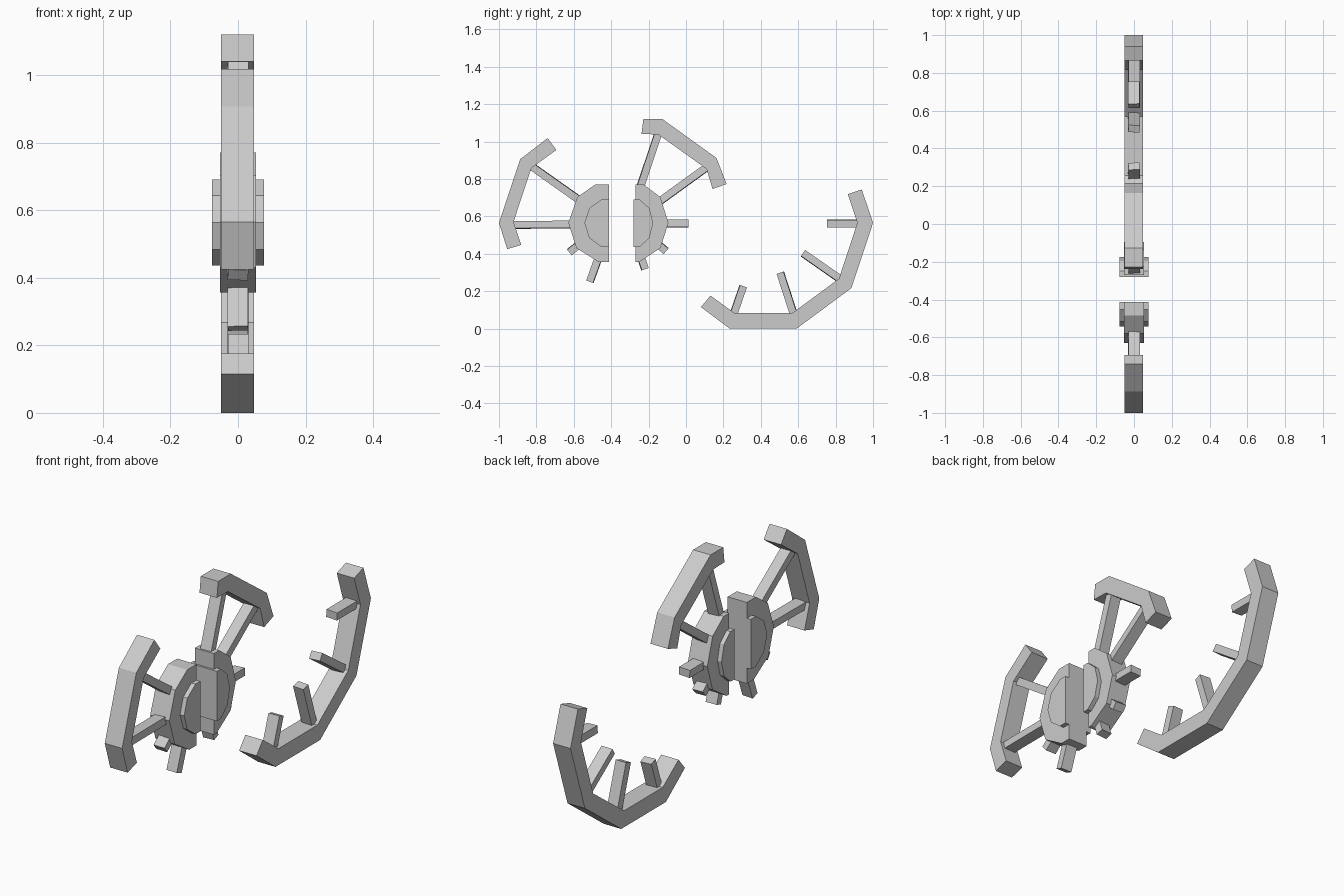
import bpy, bmesh
from math import radians
from mathutils import Vector, Matrix

if "Cube" in bpy.data.objects:
    bpy.data.objects.remove(bpy.data.objects["Cube"])


def finish(bm, name):
    bmesh.ops.recalc_face_normals(bm, faces=bm.faces)
    me = bpy.data.meshes.new(name)
    bm.to_mesh(me)
    bm.free()
    ob = bpy.data.objects.new(name, me)
    bpy.context.collection.objects.link(ob)
    return ob


def plate(name, outline, x0, x1):
    """Extrude a (y, z) outline from x0 to x1."""
    bm = bmesh.new()
    face = bm.faces.new([bm.verts.new((x0, y, z)) for y, z in outline])
    ext = bmesh.ops.extrude_face_region(bm, geom=[face])
    verts = [v for v in ext["geom"] if isinstance(v, bmesh.types.BMVert)]
    bmesh.ops.translate(bm, verts=verts, vec=(x1 - x0, 0, 0))
    return finish(bm, name)


def spoke(name, a, b, roll=3):
    """Square-ended bar between two (y, z) points, slightly rolled on its axis."""
    a, b = Vector((0, *a)), Vector((0, *b))
    d = (b - a).normalized()
    side = Vector((1, 0, 0))
    rot = Matrix((side, d.cross(side), d)).transposed().to_4x4()
    m = (Matrix.Translation((a + b) / 2) @ rot @ Matrix.Rotation(radians(roll), 4, 'Z')
         @ Matrix.Diagonal((0.06, 0.039, (b - a).length, 1)))
    bm = bmesh.new()
    bmesh.ops.create_cube(bm, size=1, matrix=m)
    return finish(bm, name)


# Broken rim sections
rims = {
    "rim_left": [(-.74, 1.018), (-.886, .906), (-1, .565), (-.956, .425),
                 (-.881, .447), (-.922, .57), (-.827, .858), (-.693, .955)],
    "rim_top": [(-.228, 1.12), (-.126, 1.12), (.163, .912), (.217, .773),
                (.142, .746), (.11, .853), (-.149, 1.038), (-.238, 1.04)],
    "rim_lower": [(.94, .743), (1, .565), (.884, .216), (.592, 0), (.233, 0), (.08, .115),
                  (.131, .176), (.258, .084), (.57, .084), (.818, .267), (.916, .565), (.865, .719)],
}
for name, pts in rims.items():
    plate(name, pts, -.05, .048)

# Hub halves: wide disc with a narrower, thicker cap
plate("hub_left", [(-.412, .77), (-.485, .77), (-.581, .703), (-.629, .565),
                   (-.586, .43), (-.469, .357), (-.412, .357)], -.054, .054)
plate("hub_right", [(-.27, .77), (-.226, .77), (-.137, .703), (-.094, .565),
                    (-.137, .43), (-.249, .357), (-.27, .357)], -.054, .054)
cap = [(0, .69), (.04, .69), (.105, .644), (.131, .564), (.105, .484), (.04, .436), (0, .436)]
plate("hub_cap_left", [(-.412 - y, z) for y, z in cap], -.077, .077)
plate("hub_cap_right", [(-.28 + y * .8, z) for y, z in cap], -.077, .077)

# Whole and snapped spokes
spokes = [
    ((-.94, .554), (-.6, .556)), ((-.84, .878), (-.56, .68)),
    ((-.56, .46), (-.624, .408)), ((-.46, .40), (-.514, .25)),
    ((-.143, 1.06), (-.25, .74)), ((.125, .872), (-.16, .666)),
    ((-.12, .562), (.013, .562)), ((-.16, .46), (-.106, .414)),
    ((-.24, .38), (-.219, .317)),
    ((.753, .562), (.935, .562)), ((.625, .403), (.83, .26)),
    ((.504, .299), (.58, .065)), ((.306, .227), (.25, .065)),
]
for i, (a, b) in enumerate(spokes):
    spoke(f"spoke_{i + 1}", a, b, roll=3 if i % 2 else -3)
